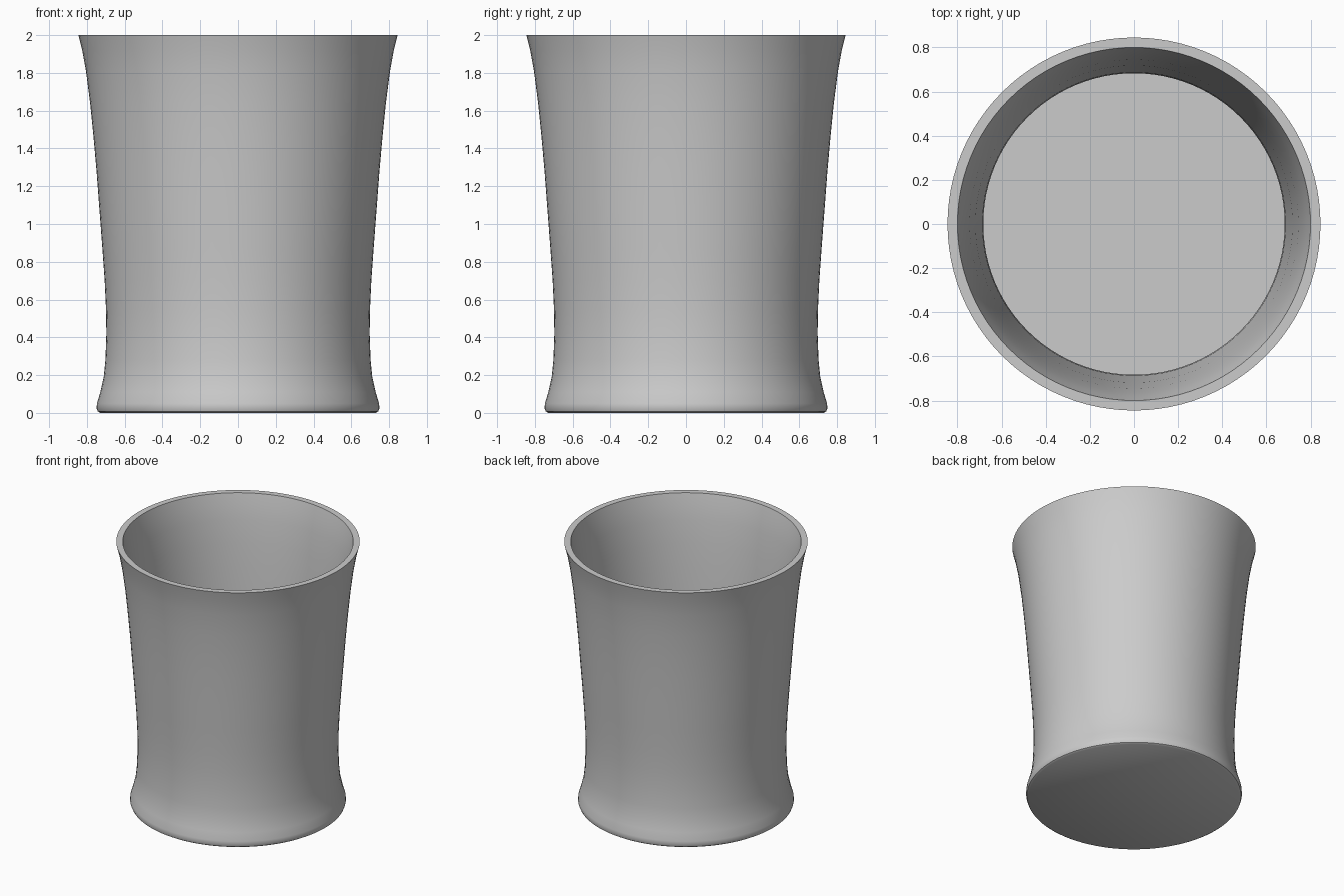
import bpy
import math

cube = bpy.data.objects.get("Cube")
if cube:
    bpy.data.objects.remove(cube, do_unlink=True)

SIDES = 96

clay = bpy.data.materials.new("light_grey")
clay.use_nodes = True
grey = (0.6, 0.6, 0.6, 1.0)
clay.diffuse_color = grey
clay.node_tree.nodes["Principled BSDF"].inputs["Base Color"].default_value = grey

# Outer wall, (radius, height) from the foot to the rim
outer = [(0.73, 0), (0.743, 0.008), (0.749, 0.025), (0.747, 0.05), (0.729, 0.11),
         (0.711, 0.19), (0.702, 0.28), (0.697, 0.42), (0.699, 0.55), (0.706, 0.7),
         (0.718, 0.87), (0.734, 1.08), (0.749, 1.28), (0.765, 1.46), (0.783, 1.64),
         (0.805, 1.81), (0.825, 1.92), (0.845, 2)]


# Inner wall follows the outer one and thickens towards the rim
def wall(z):
    return 0.013 + 0.032 * max(0, (z - 0.4) / 1.6)


inner = [(r - wall(z), z) for r, z in reversed(outer) if z > 0.04]
profile = [(0, 0)] + outer + inner + [(0, inner[-1][1])]

# Spin the profile into a closed cup
verts, rings = [], []
for r, z in profile:
    count = SIDES if r > 0 else 1
    rings.append(range(len(verts), len(verts) + count))
    for i in range(count):
        a = math.tau * i / SIDES
        verts.append((r * math.cos(a), r * math.sin(a), z))

faces = []
for low, high in zip(rings, rings[1:]):
    for i in range(SIDES):
        j = (i + 1) % SIDES
        if len(low) == 1:
            faces.append((low[0], high[j], high[i]))
        elif len(high) == 1:
            faces.append((low[i], low[j], high[0]))
        else:
            faces.append((low[i], low[j], high[j], high[i]))

mesh = bpy.data.meshes.new("cup")
mesh.from_pydata(verts, [], faces)
mesh.materials.append(clay)
cup = bpy.data.objects.new("cup", mesh)
bpy.context.collection.objects.link(cup)

# Smooth walls, crisp rim and floor edges
bpy.ops.object.select_all(action="DESELECT")
cup.select_set(True)
bpy.context.view_layer.objects.active = cup
bpy.ops.object.shade_smooth_by_angle(angle=math.radians(35))
